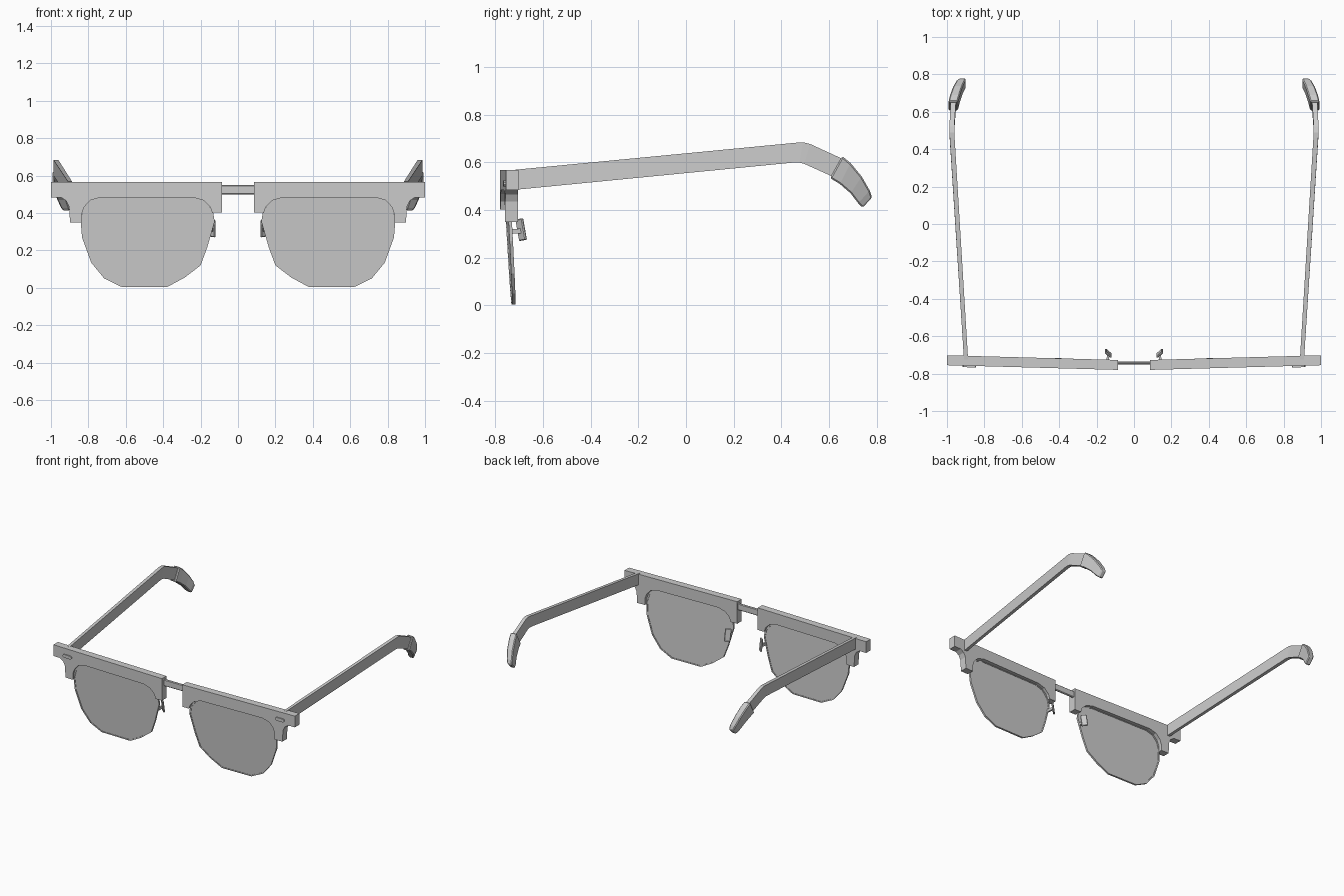
import bpy, bmesh, math
from mathutils import Vector, Matrix

if "Cube" in bpy.data.objects:
    bpy.data.objects.remove(bpy.data.objects["Cube"])

grey = bpy.data.materials.new("grey")
grey.diffuse_color = (0.6, 0.6, 0.6, 1)
grey.use_nodes = True
grey.node_tree.nodes["Principled BSDF"].inputs["Base Color"].default_value = grey.diffuse_color


def finish(name, bm, mirror=True):
    """Turn a bmesh into an object, mirrored across x = 0 when paired."""
    bmesh.ops.recalc_face_normals(bm, faces=bm.faces)
    me = bpy.data.meshes.new(name)
    bm.to_mesh(me)
    bm.free()
    ob = bpy.data.objects.new(name, me)
    bpy.context.collection.objects.link(ob)
    me.materials.append(grey)
    if mirror:
        mod = ob.modifiers.new("pair", 'MIRROR')
        mod.use_mirror_merge = False
    return ob


def loft(bm, loops, caps=True, closed=False):
    """Bridge equal-length loops of points into a skin."""
    rows = [[bm.verts.new(p) for p in lp] for lp in loops]
    pairs = list(zip(rows, rows[1:])) + ([(rows[-1], rows[0])] if closed else [])
    for a, b in pairs:
        for i in range(len(a)):
            j = (i + 1) % len(a)
            bm.faces.new((a[i], a[j], b[j], b[i]))
    if caps and not closed:
        bm.faces.new(rows[0])
        bm.faces.new(rows[-1])


def box(name, size, matrix, bevel=0.0, mirror=True):
    bm = bmesh.new()
    bmesh.ops.create_cube(bm, size=1, matrix=matrix @ Matrix.Diagonal((*size, 1)))
    if bevel:
        bmesh.ops.bevel(bm, geom=bm.edges[:], offset=bevel, segments=1, affect='EDGES')
    return finish(name, bm, mirror)


# Brow bar: notched profile, angled slightly backwards towards the hinge
brow = [(0.085, 0.567), (1, 0.567), (1, 0.483), (0.945, 0.483), (0.918, 0.465),
        (0.903, 0.435), (0.898, 0.35), (0.836, 0.35), (0.836, 0.395), (0.822, 0.433),
        (0.79, 0.468), (0.735, 0.484), (0.24, 0.484), (0.185, 0.468), (0.15, 0.435),
        (0.138, 0.402), (0.085, 0.402)]


def brow_front(x):
    return -0.78 + 0.025 * (x - 0.085) / 0.915


bm = bmesh.new()
loft(bm, [[(x, brow_front(x), z) for x, z in brow],
          [(x, brow_front(x) + 0.053, z) for x, z in brow]])
finish("brow_bar", bm)

# Lens and its thin rim, tilted so the bottom sits further back
lens = [(0.842, 0.37), (0.834, 0.27), (0.785, 0.135), (0.715, 0.05), (0.62, 0.004),
        (0.38, 0.004), (0.285, 0.055), (0.2, 0.12), (0.165, 0.215), (0.125, 0.355),
        (0.134, 0.41), (0.175, 0.465), (0.24, 0.487), (0.735, 0.487), (0.79, 0.47),
        (0.825, 0.43)]


def lens_loop(scale, dy):
    pts = []
    for x, z in lens:
        x, z = 0.485 + (x - 0.485) * scale, 0.255 + (z - 0.255) * scale
        pts.append((x, -0.723 - 0.055 * z + 0.016 * (x - 0.485) + dy, z))
    return pts


bm = bmesh.new()
loft(bm, [lens_loop(0.985, -0.004), lens_loop(0.985, 0.004)])
finish("lens", bm)
bm = bmesh.new()
loft(bm, [lens_loop(1, -0.007), lens_loop(1, 0.007),
          lens_loop(0.97, 0.007), lens_loop(0.97, -0.007)], closed=True)
finish("lens_rim", bm)

# Bridge between the two brow bars
box("bridge", (0.19, 0.016, 0.05), Matrix.Translation((0, -0.744, 0.525)), 0.005, False)

# Pill-shaped rivet plate on each front corner
bm = bmesh.new()
pill = []
for k in range(12):
    a = math.radians(-90 + 180 * (k % 6) / 5 + (180 if k > 5 else 0))
    pill.append(((0.905 if k < 6 else 0.855) + 0.012 * math.cos(a),
                 0.511 + 0.012 * math.sin(a)))
loft(bm, [[(x, brow_front(x) - 0.008, z) for x, z in pill],
          [(x, brow_front(x) + 0.001, z) for x, z in pill]])
finish("rivet_plate", bm)


def arm(name, sections):
    """Sweep a rectangle: (x, half width, top y, top z, bottom y, bottom z)."""
    bm = bmesh.new()
    loft(bm, [[(x - w, ty, tz), (x + w, ty, tz), (x + w, by, bz), (x - w, by, bz)]
              for x, w, ty, tz, by, bz in sections])
    return finish(name, bm)


# Temple arm, then its thicker curved ear tip
arm("temple", [(0.898, 0.011, -0.725, 0.568, -0.725, 0.484),
               (0.972, 0.013, 0.46, 0.682, 0.45, 0.599),
               (0.974, 0.013, 0.49, 0.684, 0.475, 0.599),
               (0.974, 0.013, 0.52, 0.677, 0.495, 0.594),
               (0.966, 0.014, 0.655, 0.615, 0.615, 0.54)])
tip = arm("ear_tip", [(0.967, 0.025, 0.655, 0.626, 0.604, 0.534),
                      (0.958, 0.026, 0.69, 0.597, 0.645, 0.509),
                      (0.942, 0.025, 0.737, 0.54, 0.69, 0.47),
                      (0.925, 0.023, 0.77, 0.482, 0.722, 0.428),
                      (0.917, 0.018, 0.78, 0.452, 0.74, 0.41)])
bev = tip.modifiers.new("soft_edges", 'BEVEL')
bev.width = 0.006
bev.segments = 1

# Nose pads, splayed outwards and leaning back, on short arms
lean = Matrix.Rotation(math.radians(10), 4, 'X')
splay = Matrix.Rotation(math.radians(42), 4, 'Z')
box("nose_pad", (0.044, 0.012, 0.092),
    Matrix.Translation((0.138, -0.691, 0.318)) @ lean @ splay, 0.004)
a, b = Vector((0.142, -0.742, 0.31)), Vector((0.138, -0.692, 0.312))
box("pad_arm", (0.012, 0.02, (b - a).length),
    Matrix.Translation((a + b) / 2) @ (b - a).to_track_quat('Z', 'Y').to_matrix().to_4x4())
